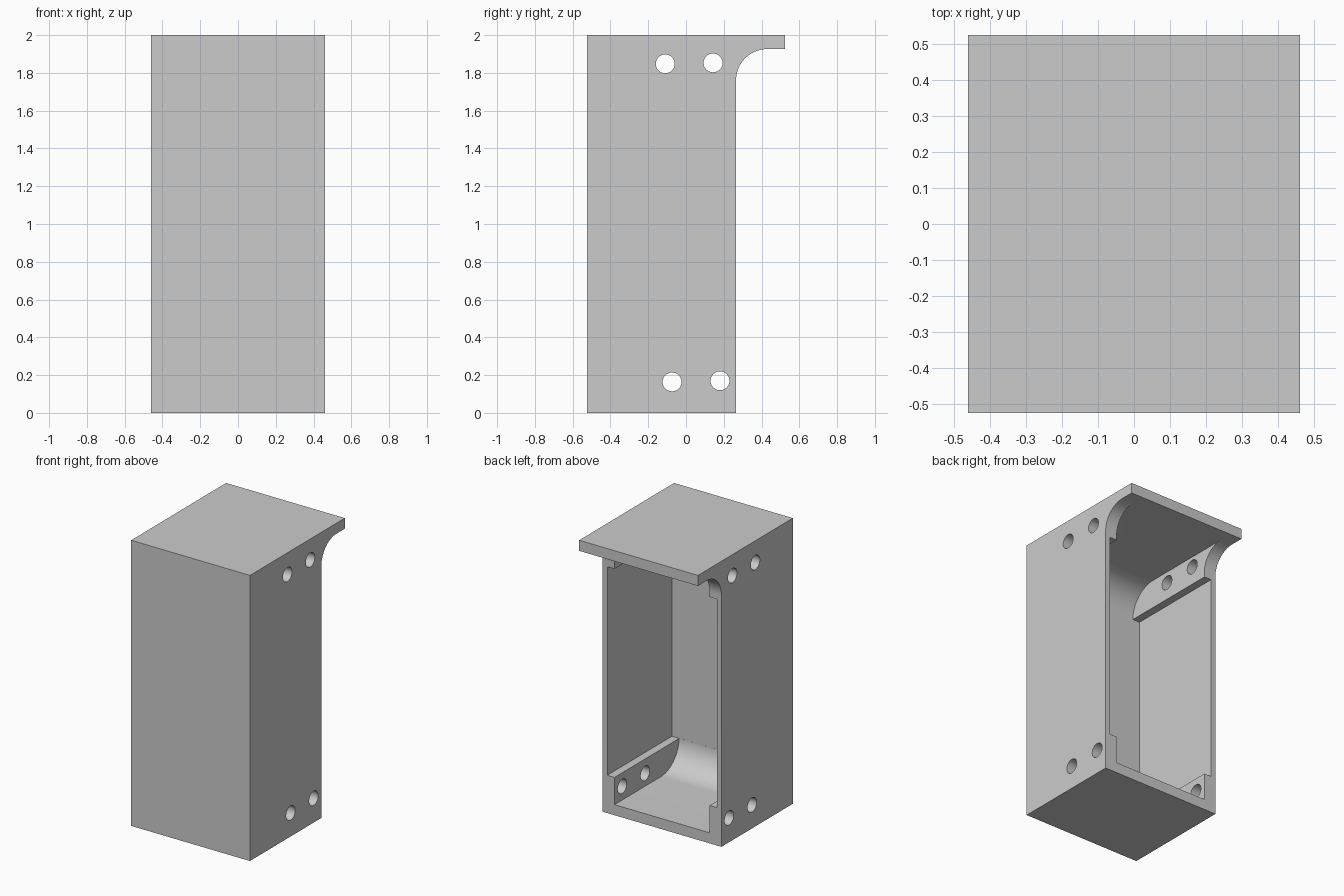
import bpy, bmesh
from math import sin, cos, pi, radians
from mathutils import Matrix

if "Cube" in bpy.data.objects:
    bpy.data.objects.remove(bpy.data.objects["Cube"], do_unlink=True)

# Main dimensions
HALF_W = 0.46
FRONT, BACK, EAVE = -0.525, 0.265, 0.525
HEIGHT, WALL = 2.0, 0.074
INNER_FRONT = -0.45
PAD_W, SIDE_WALL = 0.092, 0.036
PAD_LOW, PAD_HIGH = 0.265, 1.725
CEILING = HEIGHT - WALL
SEGS = 20

grey = bpy.data.materials.new("light_grey")
grey.use_nodes = True
colour = (0.6, 0.6, 0.6, 1)
grey.diffuse_color = colour
grey.node_tree.nodes["Principled BSDF"].inputs["Base Color"].default_value = colour


def arc(cy, cz, r, start, end):
    """Points of an arc in the side plane, angles in quarter turns."""
    steps = [start + (end - start) * i / SEGS for i in range(SEGS + 1)]
    return [(cy + r * cos(a * pi / 2), cz + r * sin(a * pi / 2)) for a in steps]


def make_object(name, bm):
    bmesh.ops.recalc_face_normals(bm, faces=bm.faces)
    mesh = bpy.data.meshes.new(name)
    bm.to_mesh(mesh)
    bm.free()
    mesh.materials.append(grey)
    obj = bpy.data.objects.new(name, mesh)
    bpy.context.collection.objects.link(obj)
    return obj


def extrude_profile(name, points, half_width):
    """Side profile (y, z) swept across the width."""
    bm = bmesh.new()
    face = bm.faces.new([bm.verts.new((-half_width, y, z)) for y, z in points])
    new = bmesh.ops.extrude_face_region(bm, geom=[face])["geom"]
    verts = [v for v in new if isinstance(v, bmesh.types.BMVert)]
    bmesh.ops.translate(bm, verts=verts, vec=(2 * half_width, 0, 0))
    return make_object(name, bm)


def cut(target, cutter):
    cutter.hide_render = True
    bpy.context.view_layer.objects.active = target
    mod = target.modifiers.new("cut", 'BOOLEAN')
    mod.operation, mod.solver, mod.object = 'DIFFERENCE', 'EXACT', cutter
    bpy.ops.object.modifier_apply(modifier=mod.name)
    bpy.data.objects.remove(cutter, do_unlink=True)


# Housing with overhanging roof and curved brackets under it
R = 0.165
outline = [(FRONT, 0), (BACK, 0)]
outline += arc(BACK + R, CEILING - R, R, 2, 1)
outline += [(EAVE, CEILING), (EAVE, HEIGHT), (FRONT, HEIGHT)]
housing = extrude_profile("housing", outline, HALF_W)

# Main cavity, rounded where the front wall meets floor and ceiling
F = 0.2
inner = [(EAVE + 0.1, WALL), (EAVE + 0.1, CEILING)]
inner += arc(INNER_FRONT + F, CEILING - F, F, 1, 2)
inner += arc(INNER_FRONT + F, WALL + F, F, 2, 3)
cut(housing, extrude_profile("cavity_cutter", inner, HALF_W - PAD_W))

# Wider recess between the upper and lower mounting pads
recess = [(INNER_FRONT, PAD_LOW), (EAVE, PAD_LOW),
          (EAVE, PAD_HIGH), (INNER_FRONT, PAD_HIGH)]
cut(housing, extrude_profile("recess_cutter", recess, HALF_W - SIDE_WALL))

# Screw holes through both side walls
for y, z in [(-0.11, 1.848), (0.143, 1.853), (-0.074, 0.164), (0.18, 0.17)]:
    bm = bmesh.new()
    bmesh.ops.create_cone(bm, cap_ends=True, segments=32, radius1=0.05, radius2=0.05,
                          depth=2, matrix=Matrix.Translation((0, y, z))
                          @ Matrix.Rotation(pi / 2, 4, 'Y'))
    cut(housing, make_object("hole_cutter", bm))

# Smooth curves, crisp edges
bpy.ops.object.select_all(action='DESELECT')
housing.select_set(True)
bpy.context.view_layer.objects.active = housing
bpy.ops.object.shade_smooth_by_angle(angle=radians(30))
